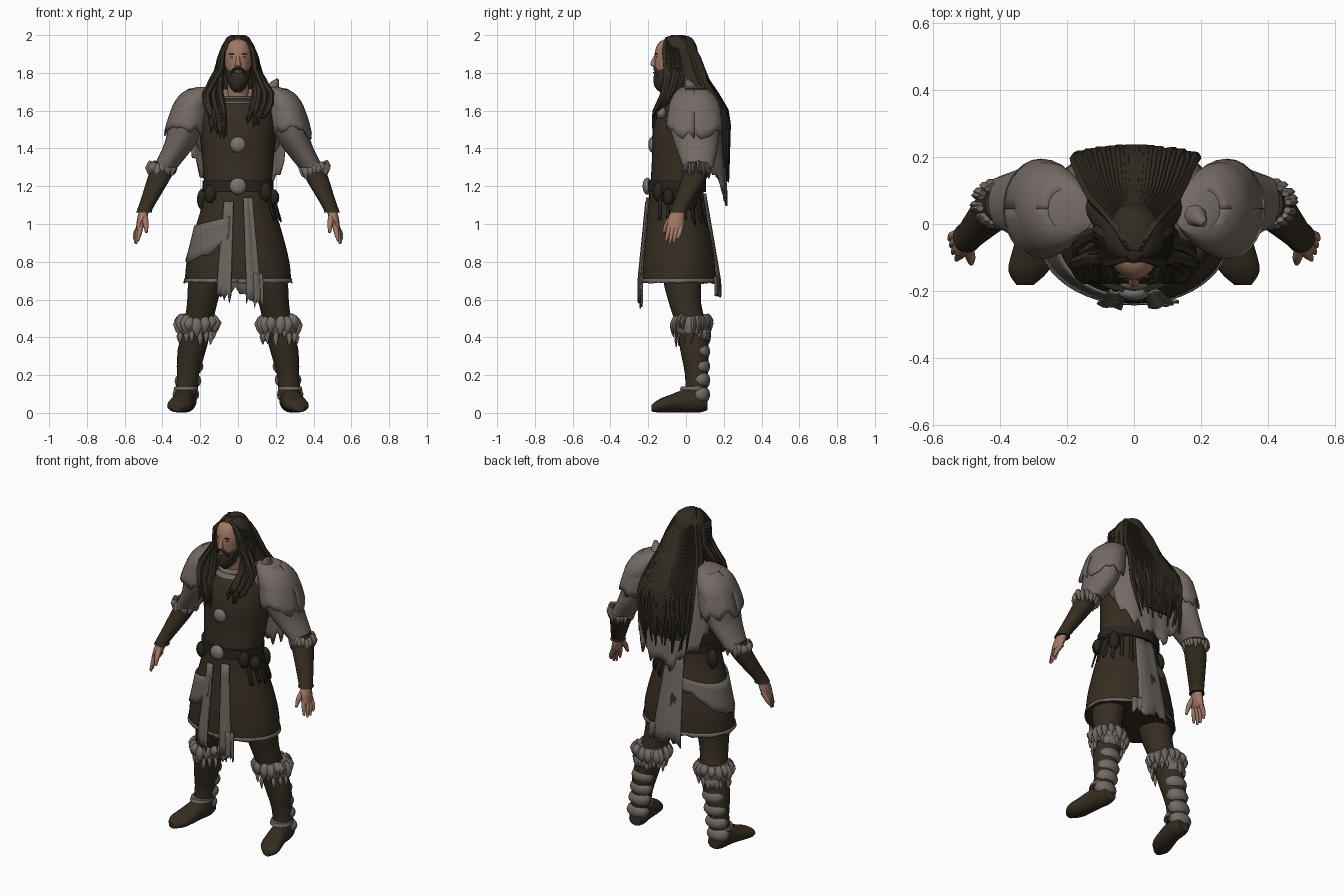
import bpy, bmesh, math, random
from mathutils import Vector, Matrix

random.seed(7)
cube = bpy.data.objects.get("Cube")
if cube:
    bpy.data.objects.remove(cube)
Y, Z = Vector((0, 1, 0)), Vector((0, 0, 1))
rnd = random.uniform


def material(name, *rgb):
    m = bpy.data.materials.new(name)
    m.use_nodes = True
    m.diffuse_color = (*rgb, 1)
    m.node_tree.nodes["Principled BSDF"].inputs["Base Color"].default_value = (*rgb, 1)
    return m


leather = material("dark leather", .036, .026, .015)
hair = material("dark hair", .032, .025, .016)
fur = material("grey fur", .175, .145, .13)
cloth = material("grey cloth", .15, .13, .115)
skin = material("skin", .36, .19, .13)
metal = material("dull metal", .2, .18, .165)
black = material("dark straps", .022, .017, .012)


def finish(name, bm, mat, angle=50, thick=0):
    bmesh.ops.recalc_face_normals(bm, faces=bm.faces[:])
    me = bpy.data.meshes.new(name)
    bm.to_mesh(me)
    bm.free()
    me.materials.append(mat)
    ob = bpy.data.objects.new(name, me)
    bpy.context.collection.objects.link(ob)
    if thick:
        mod = ob.modifiers.new("thickness", 'SOLIDIFY')
        mod.thickness = thick
        mod.offset = 0
    bpy.ops.object.select_all(action='DESELECT')
    ob.select_set(True)
    bpy.context.view_layer.objects.active = ob
    bpy.ops.object.shade_smooth_by_angle(angle=math.radians(angle))


def resample(rows, sub):
    """Catmull-Rom through rows of (x, y, z, width, depth)."""
    p = [rows[0], *rows, rows[-1]]
    out = []
    for i in range(len(rows) - 1):
        for k in range(sub):
            t = k / sub
            out.append([b + t * ((c - a) + t * ((2*a - 5*b + 4*c - d) + t * (3*b - a - 3*c + d))) / 2
                        for a, b, c, d in zip(*p[i:i + 4])])
    return out + [list(rows[-1])]


def tube(bm, rows, n=20, sub=3, axis=None, ref=Y):
    """Elliptical rings along a path; a fixed axis keeps all rings parallel."""
    rows = resample(rows, sub)
    pos = [Vector(r[:3]) for r in rows]
    rings = []
    for i, r in enumerate(rows):
        t = axis or (pos[min(i + 1, len(pos) - 1)] - pos[max(i - 1, 0)]).normalized()
        u = ref.cross(t).normalized()
        w = t.cross(u)
        rings.append([bm.verts.new(pos[i] + u * r[3] * math.cos(a) + w * r[4] * math.sin(a))
                      for a in (math.tau * k / n for k in range(n))])
    for a, b in zip(rings, rings[1:]):
        for k in range(n):
            bm.faces.new((a[k], a[k - 1], b[k - 1], b[k]))
    bm.faces.new(rings[0])
    bm.faces.new(rings[-1])


def part(name, mat, *paths, **kw):
    bm = bmesh.new()
    for p in paths:
        tube(bm, p, **kw)
    finish(name, bm, mat)


def blobs(name, mat, items):
    """Ellipsoids given as (centre, radii)."""
    bm = bmesh.new()
    for c, s in items:
        bmesh.ops.create_uvsphere(bm, u_segments=12, v_segments=8, radius=1,
                                  matrix=Matrix.Translation(c) @ Matrix.Diagonal((*s, 1)))
    finish(name, bm, mat, 80)


def sheet(name, mat, f, nu, nv, rag=.03, thick=.008):
    """Hanging cloth f(u, v) with a ragged lower edge."""
    bm = bmesh.new()
    grid = []
    for i in range(nu + 1):
        jag = rnd(-rag, rag)
        grid.append([bm.verts.new(Vector(f(i / nu, j / nv)) - Z * jag * (j / nv) ** 3)
                     for j in range(nv + 1)])
    for a, b in zip(grid, grid[1:]):
        for j in range(nv):
            bm.faces.new((a[j], b[j], b[j + 1], a[j + 1]))
    finish(name, bm, mat, 40, thick)


def tuft_ring(c, rx, ry, count, length, flare, w):
    """Drooping fur tufts set around an ellipse."""
    out = []
    for k in range(count):
        a = math.tau * (k + rnd(-.3, .3)) / count
        d = Vector((math.cos(a), math.sin(a), 0))
        p = Vector(c) + Vector((d.x * rx, d.y * ry, rnd(-.01, .01)))
        l = length * rnd(.7, 1.2)
        out.append([(*p, w * .6, w * .5), (*(p + d * flare - Z * l * .45), w, w * .6),
                    (*(p + d * flare * .7 - Z * l), .003, .003)])
    return out


# Tunic body, skirt, belt and neck rings
part("tunic_body", leather, [(0, 0, 1.675, .075, .06), (0, .005, 1.64, .17, .12), (0, 0, 1.5, .2, .175),
     (0, -.02, 1.35, .19, .16), (0, -.05, 1.18, .175, .14)], n=32, axis=Z)
part("skirt", leather, [(0, -.05, 1.22, .17, .14), (0, -.05, 1.1, .19, .15), (0, -.04, .95, .235, .18),
     (0, -.035, .8, .272, .2), (0, -.035, .69, .282, .203)], n=32, axis=Z)
part("belt", black, [(0, -.05, z, .188, .155) for z in (1.23, 1.17)], n=32, sub=1, axis=Z)
for z, r in ((1.67, .078), (1.645, .1)):
    part("neck_ring", cloth, [(0, -.03, z + .006, r, r), (0, -.035, z - .006, r + .01, r + .01)], sub=1, axis=Z)


def skirt_point(a, z, off=.006):
    """Point on the skirt; angle 0 is the front and grows toward -x."""
    t = min((1.1 - z) / .4, 1.02)
    rx, ry = .19 + .095 * t + off, .15 + .055 * t + off
    return (-rx * math.sin(a), -.05 + .015 * t - ry * math.cos(a), z)


sheet("hem_trim", cloth, lambda u, v: skirt_point(math.tau * u, .71 - .022 * v, 0), 48, 1, .006, .004)
for name, a0, a1, top, low in [("front_strip_right", .12, .38, 1.12, .61), ("front_strip_left", -.4, -.15, 1.14, .6),
                               ("back_strip", 2.85, 3.5, 1.16, .64),
                               ("front_rag", -.46, -.28, .74, .57), ("back_rag", 3.45, 3.65, .72, .64)]:
    sheet(name, cloth, lambda u, v: skirt_point(a0 + (a1 - a0) * u, top + (low - top) * v,
          .012 + .003 * math.cos(u * 9)), 8, 8, .03)
sheet("hip_sash", cloth, lambda u, v: skirt_point(.2 + 2.75 * u, 1.04 - .05 * math.sin(3 * u) - v * (
      .07 + .13 * math.sin(math.pi * min(1, u + .12))), .012), 24, 4, .012)

# Pouches and straps hanging from the belt
blobs("belt_pouches", black, [(Vector(skirt_point(a, z, .01)), (.035, .03, h)) for a, z, h in
      [(-.9, 1.17, .05), (-1.3, 1.14, .045), (.9, 1.16, .05), (1.9, 1.13, .06), (-2.1, 1.13, .06)]])
for k in range(7):
    a = 3.6 + k * .27
    sheet("belt_strap", black, lambda u, v: skirt_point(a + .1 * u, 1.2 - .2 * v, .014), 1, 4, .03)
blobs("chest_discs", metal, [((0, -.178, 1.42), (.042, .022, .042)), ((0, -.205, 1.2), (.045, .025, .045)),
                             ((.125, -.13, 1.59), (.032, .025, .032))])

# Fur mantle, ragged cape and a raised scrap of fur at the left collar
part("mantle", fur, [(0, .03, 1.73, .08, .05), (0, .035, 1.7, .2, .085), (0, .045, 1.63, .27, .12),
     (0, .06, 1.5, .26, .125), (0, .08, 1.38, .2, .1)], n=32, axis=Z)


def cape(u, v):
    t = 2 * u - 1
    return (t * (.27 - .03 * v), .12 + .09 * v ** .3 - .09 * t ** 4 + .005 * math.cos(u * 30) * v,
            1.69 - .03 * t * t - v * (.54 + .05 * u - .22 * t * t))


sheet("cape", fur, cape, 24, 10, .04, .012)
part("collar_scrap", fur, [(.17, .03, 1.68, .04, .05), (.19, .02, 1.73, .03, .03), (.21, .0, 1.765, .008, .01)], n=8)

for s, side in ((1, "left"), (-1, "right")):
    def flip(rows):
        return [(s * r[0], *r[1:]) for r in rows]

    # Rounded fur sleeves with a ragged shoulder layer
    part(side + "_fur_sleeve", fur, flip([(.17, .035, 1.725, .05, .06), (.21, .04, 1.695, .085, .1),
         (.245, .045, 1.63, .1, .135), (.27, .047, 1.55, .097, .138), (.288, .05, 1.47, .09, .125),
         (.32, .058, 1.4, .08, .11), (.385, .065, 1.3, .065, .08)]), n=24, axis=Z)

    def flap(u, v):
        a, p = math.tau * u, .25 + 1.35 * v
        w = math.sin(p) ** .7
        return (s * (.215 + .063 * v + .109 * w * math.cos(a)), .045 + .146 * w * math.sin(a),
                1.49 + .23 * math.cos(p))

    sheet(side + "_shoulder_flap", fur, flap, 28, 8, .035, .008)
    part(side + "_elbow_cuff", fur, *tuft_ring((s * .405, .06, 1.325), .055, .055, 20, .07, .012, .02), n=6, sub=2)

    # Forearms and hands
    part(side + "_forearm", leather, flip([(.385, .06, 1.33, .06, .06), (.415, .045, 1.25, .062, .064),
         (.455, .005, 1.16, .05, .055), (.492, -.035, 1.08, .04, .045), (.497, -.04, 1.06, .044, .046)]), axis=Z)
    fingers = [flip([(.513, y, 1.0, .016, .014), (.532 + b, y - .01, .95, .013, .013),
                     (.54 + b, y - .022, z, .006, .006)])
               for y, z, b in [(-.085, .91, -.01), (-.065, .895, 0), (-.045, .9, .005), (-.025, .92, .01)]]
    thumb = flip([(.495, -.07, 1.04, .017, .017), (.488, -.1, 1.0, .015, .015), (.485, -.118, .955, .007, .007)])
    part(side + "_fingers", skin, *fingers, thumb, n=8)
    part(side + "_palm", skin, flip([(.495, -.04, 1.08, .027, .032), (.508, -.052, 1.03, .026, .044),
         (.522, -.057, .98, .018, .044)]), n=12, axis=Z)

    # Legs and boots
    part(side + "_leg", leather, flip([(.14, -.03, .85, .09, .1), (.17, -.02, .7, .092, .1), (.19, -.005, .58, .08, .085),
         (.215, .03, .45, .075, .08), (.245, .045, .33, .075, .075), (.265, .055, .2, .058, .06),
         (.275, .055, .09, .06, .06)]), axis=Z)
    part(side + "_boot", leather, flip([(.272, .115, .05, .04, .035), (.275, .075, .065, .056, .062),
         (.285, .0, .065, .055, .062), (.3, -.08, .05, .063, .047), (.315, -.14, .038, .06, .036),
         (.325, -.182, .025, .025, .018)]), axis=-Y, ref=Z)
    part(side + "_boot_cuff", fur, *tuft_ring((s * .215, .03, .51), .08, .08, 16, .09, .022, .027), n=6, sub=2)
    part(side + "_boot_fringe", fur, *tuft_ring((s * .22, .035, .44), .078, .078, 14, .07, .014, .014), n=6, sub=2)
    part(side + "_cuff_band", fur, flip([(.213, .03, .51, .085, .085), (.217, .03, .47, .098, .1),
         (.222, .035, .42, .086, .086)]), axis=Z)
    part(side + "_boot_strap", cloth, flip([(.274, .04, .14, .062, .066), (.276, .036, .12, .065, .07)]), axis=Z)
    blobs(side + "_boot_fur", fur, [((s * (.276 - .011 * k), .078, .09 + k * .08 + rnd(-.008, .008)),
                                     (.071, .05, .05)) for k in range(5)])
    blobs(side + "_knee_patch", cloth, [((s * .2, -.075, .62), (.03, .012, .025))])

# Head and face
part("head", skin, [(0, -.02, 1.63, .06, .06), (0, -.04, 1.74, .056, .065), (0, -.08, 1.775, .052, .075),
     (0, -.075, 1.84, .07, .09), (0, -.07, 1.91, .075, .095), (0, -.06, 1.965, .06, .08),
     (0, -.05, 1.985, .02, .03)], n=24, axis=Z)
part("nose", skin, [(0, -.158, 1.895, .009, .008), (0, -.172, 1.86, .012, .014), (0, -.172, 1.838, .017, .014),
     (0, -.16, 1.83, .01, .006)], n=10, axis=Z)
blobs("eyes", black, [((s * .029, -.155, 1.884), (.011, .005, .004)) for s in (1, -1)])
blobs("eyebrows", hair, [((s * .031, -.157, 1.9), (.019, .007, .004)) for s in (1, -1)])
part("beard", hair, [(0, -.085, 1.83, .066, .062), (0, -.09, 1.8, .066, .076), (0, -.1, 1.765, .058, .073),
     (0, -.11, 1.725, .043, .055), (0, -.115, 1.695, .015, .02)], axis=Z)
part("moustache", hair, *[[(0, -.163, 1.825, .01, .009), (s * .022, -.16, 1.817, .012, .009),
     (s * .04, -.145, 1.78, .006, .005)] for s in (1, -1)], n=8, ref=Z)
blobs("lips", skin, [((0, -.166, 1.802), (.018, .008, .005))])

# Hair mass and loose locks falling outside the mantle
part("hair_mass", hair, [(0, -.04, 2.0, .02, .03), (0, -.04, 1.985, .055, .07), (0, -.035, 1.94, .088, .092),
     (0, -.02, 1.87, .1, .09), (0, .015, 1.78, .12, .095), (0, .07, 1.69, .155, .095), (0, .13, 1.57, .17, .08),
     (0, .178, 1.43, .15, .045), (0, .2, 1.3, .1, .022)], n=28, axis=Z)
locks = []
for s in (1, -1):
    for k in range(16):
        q = k / 15
        end = rnd(1.44, 1.58) if s < 0 else rnd(1.5, 1.62)
        x = rnd(.07, .16)
        locks.append([(s * .015, -.1 + .07 * q, 1.982, .012, .012), (s * .078, -.11 + .07 * q, 1.92, .017, .02),
                      (s * (.09 + .015 * q), -.1 + .08 * q, 1.82, .018, .022),
                      (s * (x + .02), -.12 + .06 * q, 1.69, .018, .018), (s * x, -.165 + .01 * q, 1.6, .015, .012),
                      (s * (x + rnd(-.03, .01)), -.175, end, .004, .004)])
part("front_locks", hair, *locks, n=6, sub=2)
locks = []
for k in range(26):
    q = (k / 25) * 2 - 1
    r = math.sqrt(1 - q * q * .65)
    locks.append([(.02 * q, -.08, 1.99, .01, .008), (.05 * q, -.03 + .03 * r, 1.978, .014, .01),
                  (.09 * q, .005 + .06 * r, 1.88, .016, .016),
                  (.125 * q, .035 + .075 * r, 1.76, .018, .018), (.17 * q, .125 + .088 * r, 1.6, .018, .016),
                  (.165 * q + rnd(-.02, .02), .175 + .05 * r, 1.45, .017, .012),
                  (.14 * q + rnd(-.03, .03), .2 + .027 * r, rnd(1.22, 1.36), .003, .003)])
part("back_locks", hair, *locks, n=6, sub=2)
